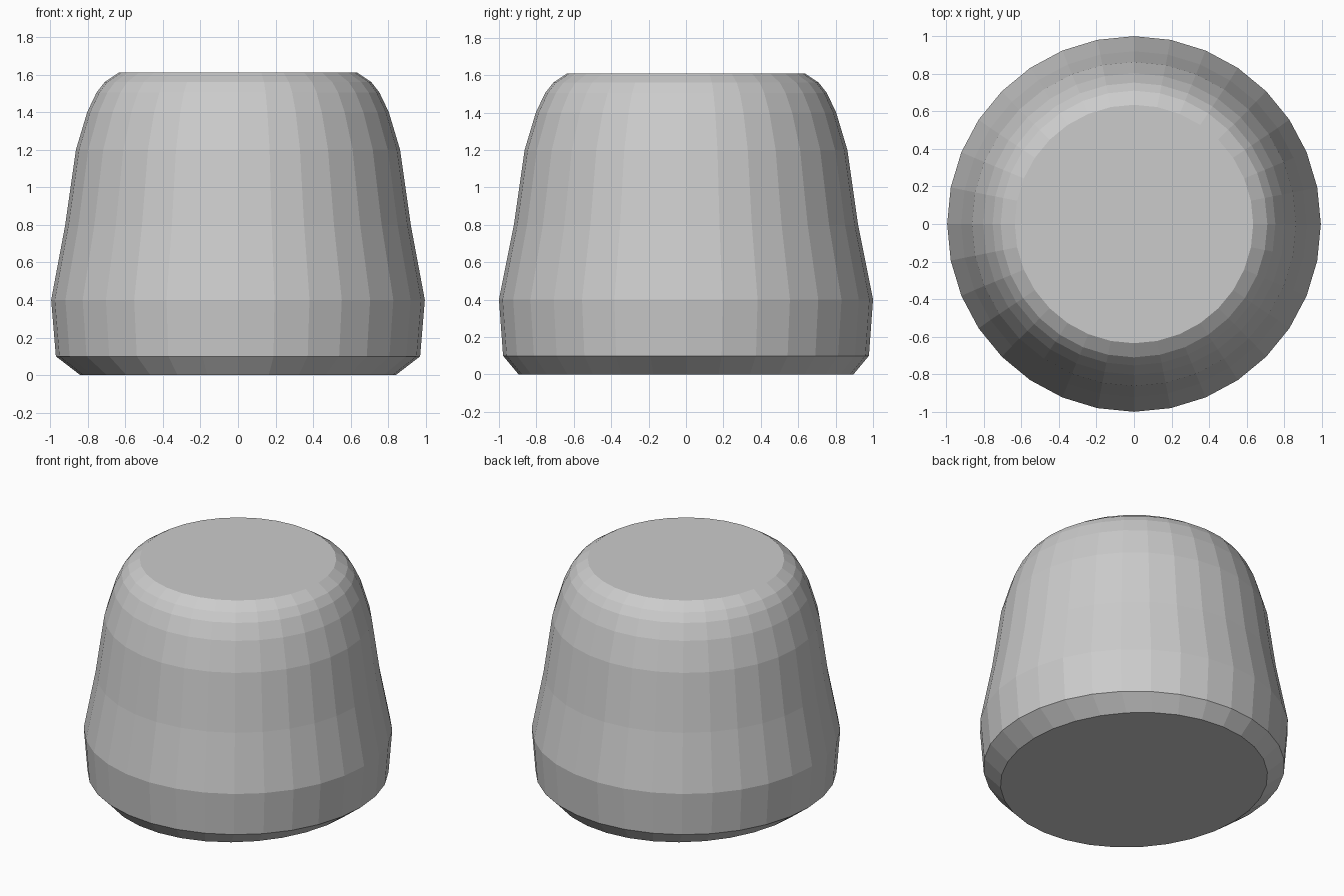
import bpy, bmesh, math

if "Cube" in bpy.data.objects:
    bpy.data.objects.remove(bpy.data.objects["Cube"])

SIDES = 32

# Profile from base to top: (x radius, y radius, height)
PROFILE = [
    (0.84, 0.895, 0.0),
    (0.97, 0.978, 0.10),
    (0.995, 1.0, 0.40),
    (0.92, 0.92, 0.80),
    (0.863, 0.863, 1.20),
    (0.803, 0.803, 1.40),
    (0.753, 0.753, 1.505),
    (0.71, 0.71, 1.56),
    (0.635, 0.635, 1.61),
]


def ring(bm, rx, ry, z):
    angles = [2 * math.pi * i / SIDES for i in range(SIDES)]
    return [bm.verts.new((rx * math.cos(a), ry * math.sin(a), z)) for a in angles]


# Rounded, tapered body with flat caps
bm = bmesh.new()
rings = [ring(bm, *level) for level in PROFILE]
for low, high in zip(rings, rings[1:]):
    for i in range(SIDES):
        j = (i + 1) % SIDES
        bm.faces.new((low[i], low[j], high[j], high[i]))
bm.faces.new(rings[0][::-1])
bm.faces.new(rings[-1])

mesh = bpy.data.meshes.new("tapered_body")
bm.to_mesh(mesh)
bm.free()
body = bpy.data.objects.new("tapered_body", mesh)
bpy.context.collection.objects.link(body)
